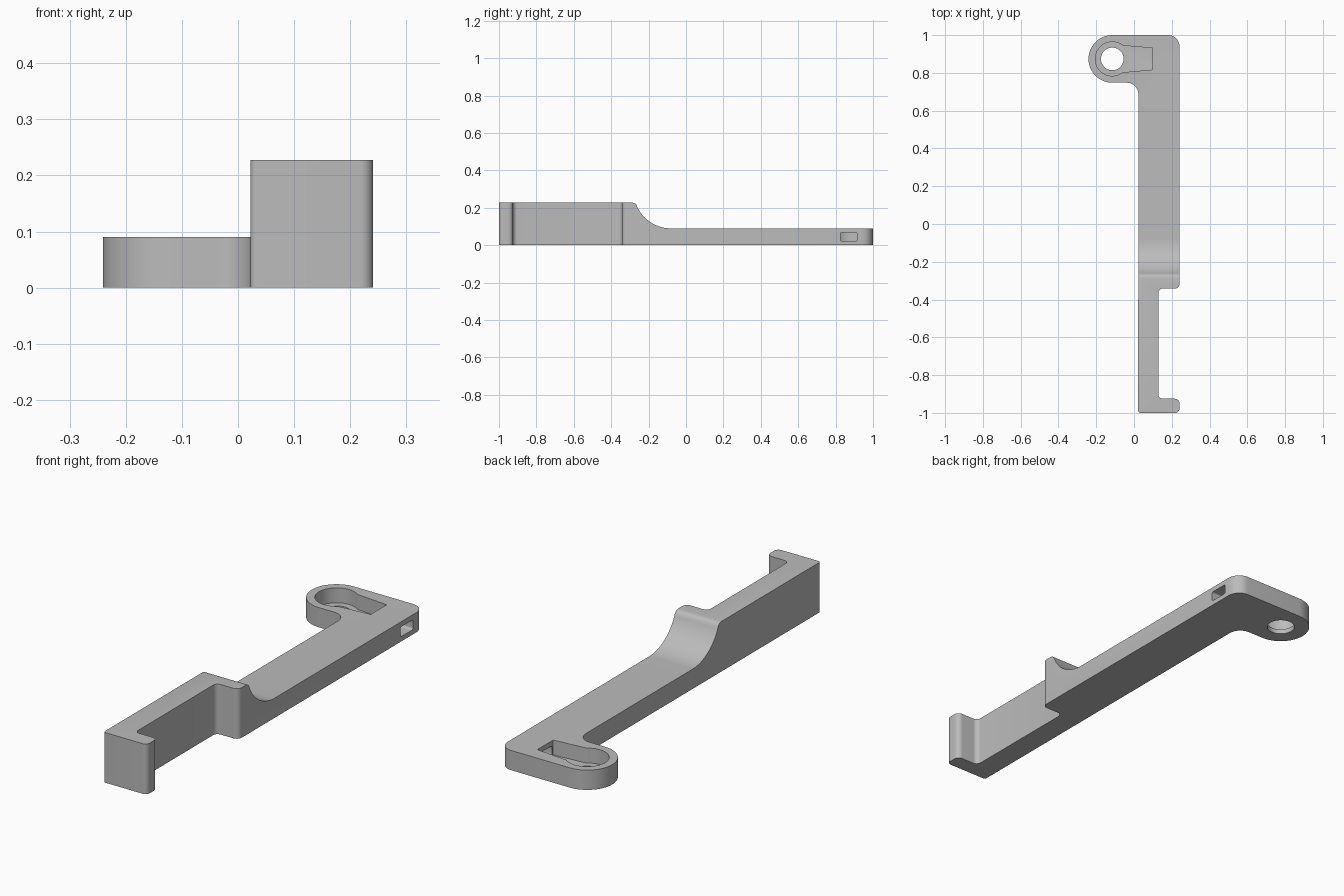
import bpy, bmesh, math
from mathutils import Vector

if "Cube" in bpy.data.objects:
    bpy.data.objects.remove(bpy.data.objects["Cube"])

grey = bpy.data.materials.new("grey")
grey.diffuse_color = (0.5, 0.5, 0.5, 1)
grey.use_nodes = True
grey.node_tree.nodes["Principled BSDF"].inputs["Base Color"].default_value = grey.diffuse_color


def rounded(corners, steps=8):
    """Polygon from (x, y, radius) corners, each replaced by an arc."""
    out, n = [], len(corners)
    for i, (x, y, r) in enumerate(corners):
        p = Vector((x, y))
        if r == 0:
            out.append(p)
            continue
        a = (Vector(corners[i - 1][:2]) - p).normalized()
        b = (Vector(corners[(i + 1) % n][:2]) - p).normalized()
        half = a.angle(b) / 2
        centre = p + (a + b).normalized() * r / math.sin(half)
        start = p + a * r / math.tan(half) - centre
        end = p + b * r / math.tan(half) - centre
        sweep = start.angle_signed(end)
        for k in range(steps + 1):
            t = -sweep * k / steps
            c, s = math.cos(t), math.sin(t)
            out.append(centre + Vector((start.x * c - start.y * s, start.x * s + start.y * c)))
    return out


def prism(name, pts, lo, hi, axis="z"):
    """Extrude a 2D outline along z, or a (y, z) outline along x."""
    place = (lambda p, h: (p[0], p[1], h)) if axis == "z" else (lambda p, h: (h, p[0], p[1]))
    bm = bmesh.new()
    face = bm.faces.new([bm.verts.new(place(p, lo)) for p in pts])
    new = bmesh.ops.extrude_face_region(bm, geom=[face])["geom"]
    shift = (0, 0, hi - lo) if axis == "z" else (hi - lo, 0, 0)
    bmesh.ops.translate(bm, verts=[v for v in new if isinstance(v, bmesh.types.BMVert)], vec=shift)
    bmesh.ops.remove_doubles(bm, verts=bm.verts, dist=1e-5)
    bmesh.ops.recalc_face_normals(bm, faces=bm.faces)
    mesh = bpy.data.meshes.new(name)
    bm.to_mesh(mesh)
    bm.free()
    ob = bpy.data.objects.new(name, mesh)
    bpy.context.collection.objects.link(ob)
    mesh.materials.append(grey)
    return ob


def boolean(ob, tool, operation):
    m = ob.modifiers.new(tool.name, "BOOLEAN")
    m.object, m.operation, m.solver = tool, operation, "EXACT"
    bpy.context.view_layer.objects.active = ob
    bpy.ops.object.modifier_apply(modifier=m.name)
    bpy.data.objects.remove(tool)


# Bracket plan outline: hook foot, long bar, round-ended ear
L, R, N = 0.023, 0.241, 0.13
EX, EY, ER = -0.115, 0.874, 0.126
bracket = prism("bracket", rounded([
    (L, -1, 0.012), (R, -1, 0.022), (R, -0.925, 0.025), (N, -0.925, 0.022),
    (N, -0.342, 0.022), (R, -0.342, 0.025), (R, 1, 0.06), (EX, 1, 0)])
    + [Vector((EX + ER * math.cos(t), EY + ER * math.sin(t)))
       for t in [math.pi * (0.5 + k / 32) for k in range(1, 33)]]
    + rounded([(EX, EY - ER, 0), (L, EY - ER, 0.06), (L, 0, 0)])[1:-1], 0, 0.228)

# Space above the thin bar, with a concave ramp up to the tall end
ramp = [(-0.08 - 0.199 * math.sin(t), 0.289 - 0.199 * math.cos(t))
        for t in [math.radians(68.5) * k / 20 for k in range(21)]]
ramp += [(-0.270, 0.221), (-0.277, 0.226), (-0.288, 0.228), (-0.288, 0.4), (1.2, 0.4), (1.2, 0.09)]
boolean(bracket, prism("ramp_cut", ramp, -0.5, 0.5, "x"), "DIFFERENCE")

# Keyhole pocket in the ear
a0 = math.radians(52)
pocket = [(EX + 0.09 * math.cos(t), EY + 0.09 * math.sin(t))
          for t in [a0 + (2 * math.pi - 2 * a0) * k / 40 for k in range(41)]]
pocket += [(0.097, EY - 0.057), (0.097, EY + 0.057)]
boolean(bracket, prism("pocket_cut", pocket, 0.022, 0.2), "DIFFERENCE")

# Through hole
hole = [(EX + 0.06 * math.cos(k * math.pi / 20), EY + 0.06 * math.sin(k * math.pi / 20)) for k in range(40)]
boolean(bracket, prism("hole_cut", hole, -0.1, 0.2), "DIFFERENCE")

# Side channel from the right face into the pocket
slot = rounded([(0.825, 0.022, 0.008), (0.915, 0.022, 0.008), (0.915, 0.067, 0.008), (0.825, 0.067, 0.008)], 4)
boolean(bracket, prism("slot_cut", slot, 0.08, 0.4, "x"), "DIFFERENCE")

bpy.context.view_layer.objects.active = bracket
bracket.select_set(True)
bpy.ops.object.shade_smooth_by_angle(angle=math.radians(30))
